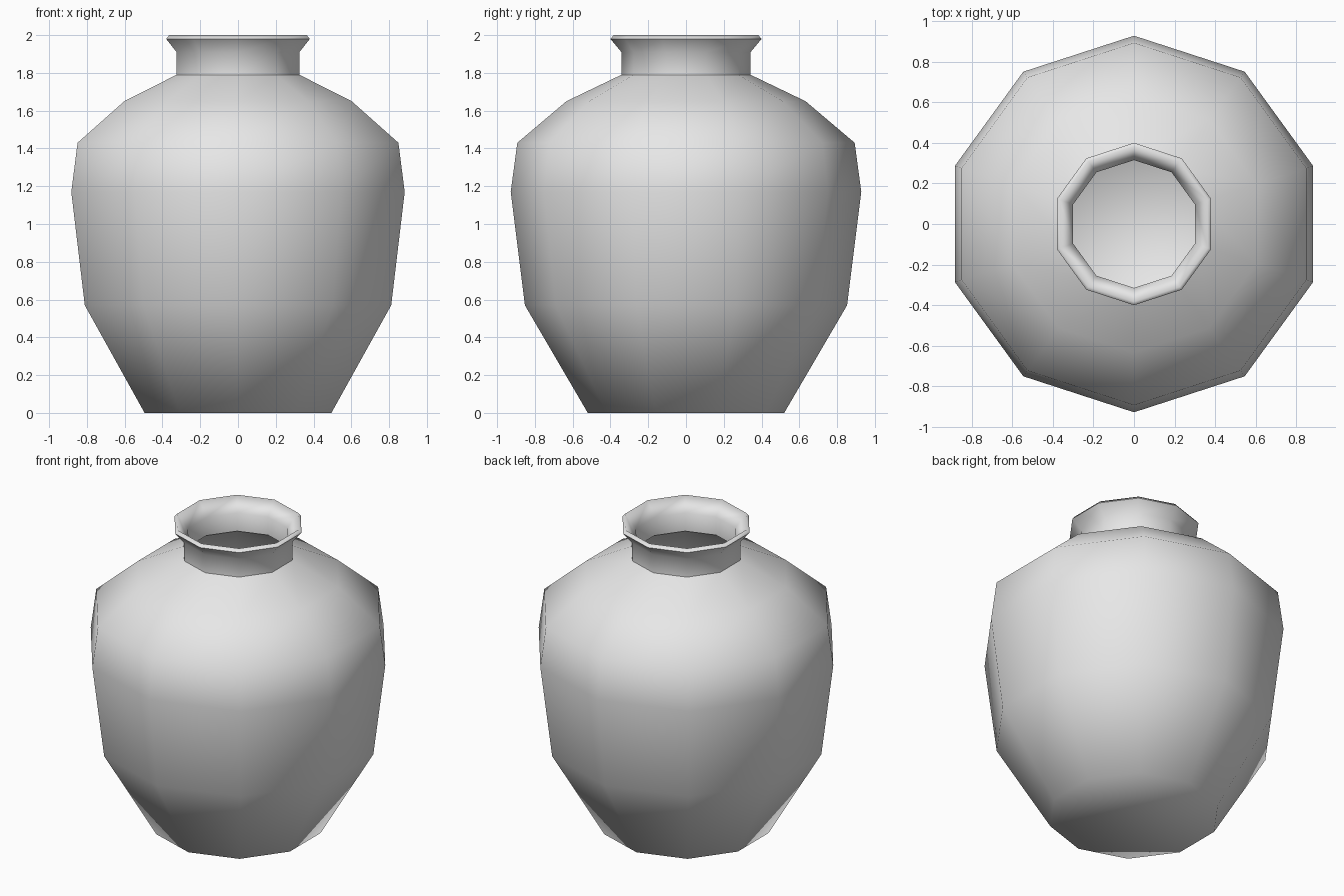
import bpy
import bmesh
from math import tau
from mathutils import Matrix, Vector

SIDES = 10

if "Cube" in bpy.data.objects:
    bpy.data.objects.remove(bpy.data.objects["Cube"], do_unlink=True)

clay = bpy.data.materials.new("pale grey clay")
clay.use_nodes = True
clay.diffuse_color = (0.8, 0.8, 0.8, 1)
clay.node_tree.nodes["Principled BSDF"].inputs["Base Color"].default_value = (0.8, 0.8, 0.8, 1)


def lathe(name, profile, cap_ends=False, sharp_ring=None):
    """Turn a (radius, height) profile around z, with a corner facing the back."""
    bm = bmesh.new()
    rings = []
    for r, z in profile:
        rings.append([bm.verts.new(Matrix.Rotation(tau * i / SIDES, 3, "Z") @ Vector((0, r, z)))
                      for i in range(SIDES)])
    for low, high in zip(rings, rings[1:]):
        for i in range(SIDES):
            j = (i + 1) % SIDES
            bm.faces.new((low[i], low[j], high[j], high[i]))
    if cap_ends:
        bm.faces.new(rings[0][::-1])
        bm.faces.new(rings[-1])
    for face in bm.faces:
        face.smooth = True
    # Crisp crease around one ring
    if sharp_ring is not None:
        ring = set(rings[sharp_ring])
        for edge in bm.edges:
            if set(edge.verts) <= ring:
                edge.smooth = False
    mesh = bpy.data.meshes.new(name)
    bm.to_mesh(mesh)
    bm.free()
    mesh.materials.append(clay)
    obj = bpy.data.objects.new(name, mesh)
    bpy.context.collection.objects.link(obj)
    return obj


# Body: outer wall from base to shoulder
outer = [(0.52, 0), (0.853, 0.57), (0.928, 1.17), (0.893, 1.43), (0.633, 1.65), (0.342, 1.79)]
# Hollow inside: a slightly smaller wall running back down to the floor
inner = [(0.315, 1.79), (0.61, 1.62), (0.86, 1.41), (0.895, 1.17), (0.82, 0.58), (0.495, 0.04)]

def body_shell(name, profile, end):
    """One wall of the body, closed only at its low end."""
    obj = lathe(name, profile)
    bm = bmesh.new()
    bm.from_mesh(obj.data)
    bm.verts.ensure_lookup_table()
    cap = bm.verts[:SIDES] if end == "first" else bm.verts[-SIDES:]
    face = bm.faces.new(cap[::-1] if end == "first" else cap)
    face.smooth = True
    bm.to_mesh(obj.data)
    bm.free()
    return obj


body_shell("body_outside", outer, "first")
body_shell("body_inside", inner, "last")

# Neck with flared lip, outside up and over to the inside
lathe("neck_and_lip",
      [(0.342, 1.79), (0.342, 1.91), (0.40, 1.98), (0.383, 2.0), (0.315, 1.91), (0.315, 1.79)],
      sharp_ring=2)
